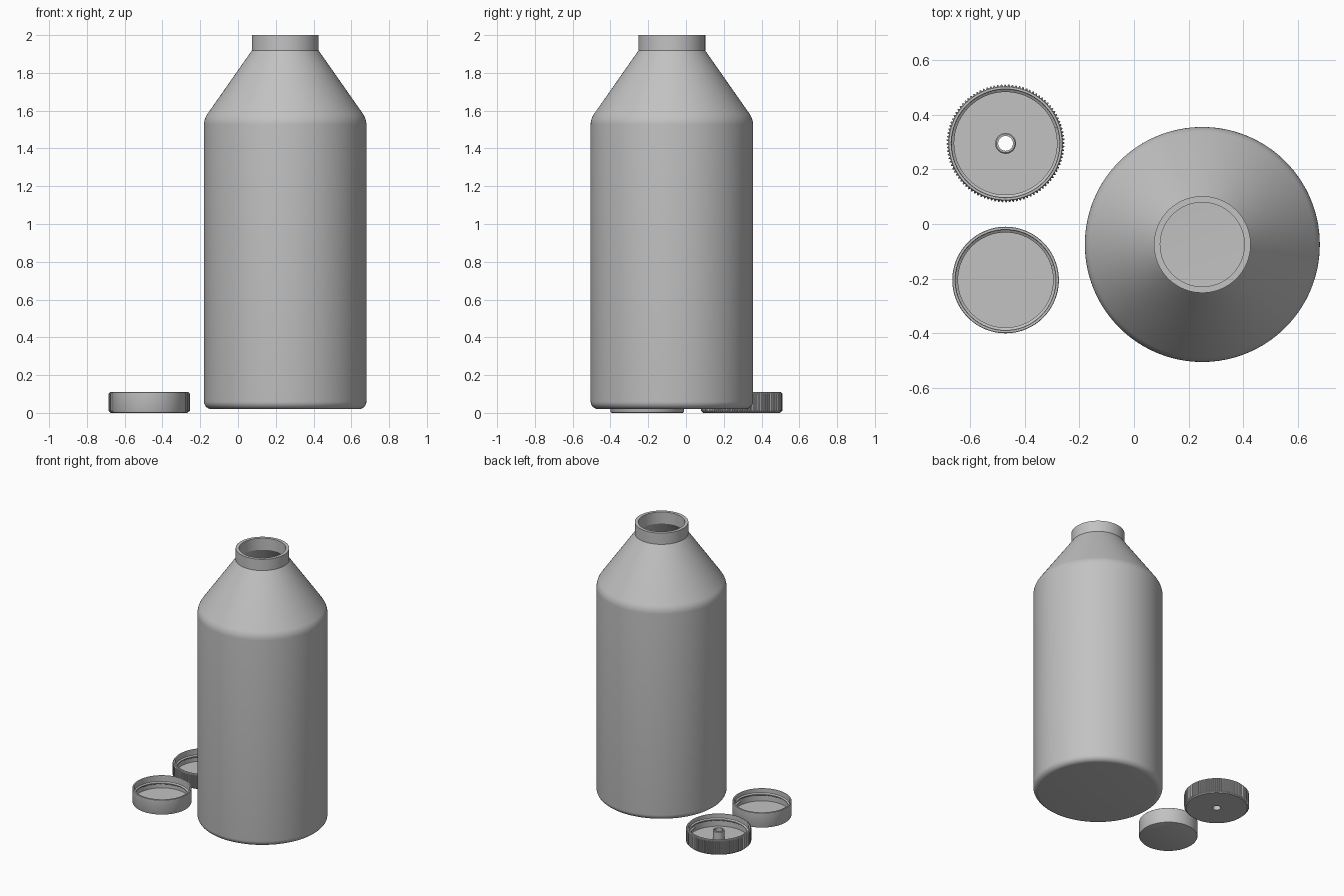
import bpy, bmesh, math

if "Cube" in bpy.data.objects:
    bpy.data.objects.remove(bpy.data.objects["Cube"])

# One plain grey for every part
grey = bpy.data.materials.new("plain_grey")
grey.diffuse_color = (0.54, 0.54, 0.54, 1)
grey.use_nodes = True
grey.node_tree.nodes["Principled BSDF"].inputs["Base Color"].default_value = grey.diffuse_color


def finish(name, bm, loc, angle=30):
    bmesh.ops.recalc_face_normals(bm, faces=bm.faces)
    me = bpy.data.meshes.new(name)
    bm.to_mesh(me)
    bm.free()
    me.materials.append(grey)
    ob = bpy.data.objects.new(name, me)
    bpy.context.collection.objects.link(ob)
    ob.location = loc
    bpy.ops.object.select_all(action='DESELECT')
    ob.select_set(True)
    bpy.context.view_layer.objects.active = ob
    bpy.ops.object.shade_smooth_by_angle(angle=math.radians(angle))
    return ob


def lathe(name, profile, loc, segs=96, closed=False, ribs=(), rib_depth=0.0, angle=30):
    """Spin (r, z) points; points listed in ribs are pulled in on alternate pairs of steps."""
    bm = bmesh.new()
    rings = []
    for k, (r, z) in enumerate(profile):
        if r == 0:
            rings.append([bm.verts.new((0, 0, z))] * segs)
            continue
        ring = []
        for i in range(segs):
            rr = r - (rib_depth if k in ribs and i % 4 >= 2 else 0)
            a = math.tau * i / segs
            ring.append(bm.verts.new((rr * math.cos(a), rr * math.sin(a), z)))
        rings.append(ring)
    pairs = list(zip(rings, rings[1:]))
    if closed:
        pairs.append((rings[-1], rings[0]))
    for a, b in pairs:
        for i in range(segs):
            j = (i + 1) % segs
            quad = list(dict.fromkeys((a[i], a[j], b[j], b[i])))
            bm.faces.new(quad)
    return finish(name, bm, loc, angle)


def thread(name, r_wall, depth, z0, z1, loc, turns=1.05, n=100):
    """Helical ridge on the inside wall of a cap."""
    bm = bmesh.new()
    rows = []
    for i in range(n + 1):
        t = i / n
        a = math.tau * turns * t
        z = z0 + (z1 - z0) * t
        section = ((r_wall + .003, -.012), (r_wall - depth, -.003),
                   (r_wall - depth, .003), (r_wall + .003, .012))
        rows.append([bm.verts.new((r * math.cos(a), r * math.sin(a), z + dz)) for r, dz in section])
    for p, q in zip(rows, rows[1:]):
        for k in range(4):
            m = (k + 1) % 4
            bm.faces.new((p[k], p[m], q[m], q[k]))
    bm.faces.new(rows[0])
    bm.faces.new(rows[-1][::-1])
    finish(name, bm, loc)


def arc(cr, cz, rad, a0, a1, n=6):
    return [(cr + rad * math.cos(math.radians(a0 + (a1 - a0) * i / n)),
             cz + rad * math.sin(math.radians(a0 + (a1 - a0) * i / n))) for i in range(n + 1)]


# Hollow bottle: rounded base, straight body, conical shoulder, short open neck
outer = ([(0, .02)] + arc(.39, .06, .04, -90, 0) + arc(.33, 1.525, .10, 0, 34)
         + [(.177, 1.918), (.177, 2.0)])
inner = ([(.154, 2.0), (.154, 1.915)] + arc(.33, 1.525, .078, 34, 0)
         + arc(.39, .06, .018, 0, -90) + [(0, .042)])
lathe("bottle", outer + inner, (.25, -.075, 0), segs=128)

# Ribbed cap lying upside down, with a hollow spout through its floor
loc = (-.47, .295, 0)
ribbed = [(.027, 0), (.203, 0), (.209, .006), (.2157, .012), (.2157, .101), (.209, .107),
          (.207, .11), (.199, .11), (.197, .107), (.197, .022), (.038, .022),
          (.038, .086), (.034, .09), (.027, .09)]
lathe("ribbed_cap", ribbed, loc, segs=400, closed=True, ribs=(3, 4), rib_depth=.0065, angle=25)
thread("ribbed_cap_thread", .197, .009, .05, .078, loc)

# Plain cap lying upside down
loc = (-.47, -.205, 0)
plain = [(0, 0), (.187, 0), (.192, .002), (.195, .008), (.195, .108), (.193, .11),
         (.185, .11), (.183, .107), (.183, .022), (0, .022)]
lathe("plain_cap", plain, loc, segs=96)
thread("plain_cap_thread", .183, .009, .05, .078, loc)
